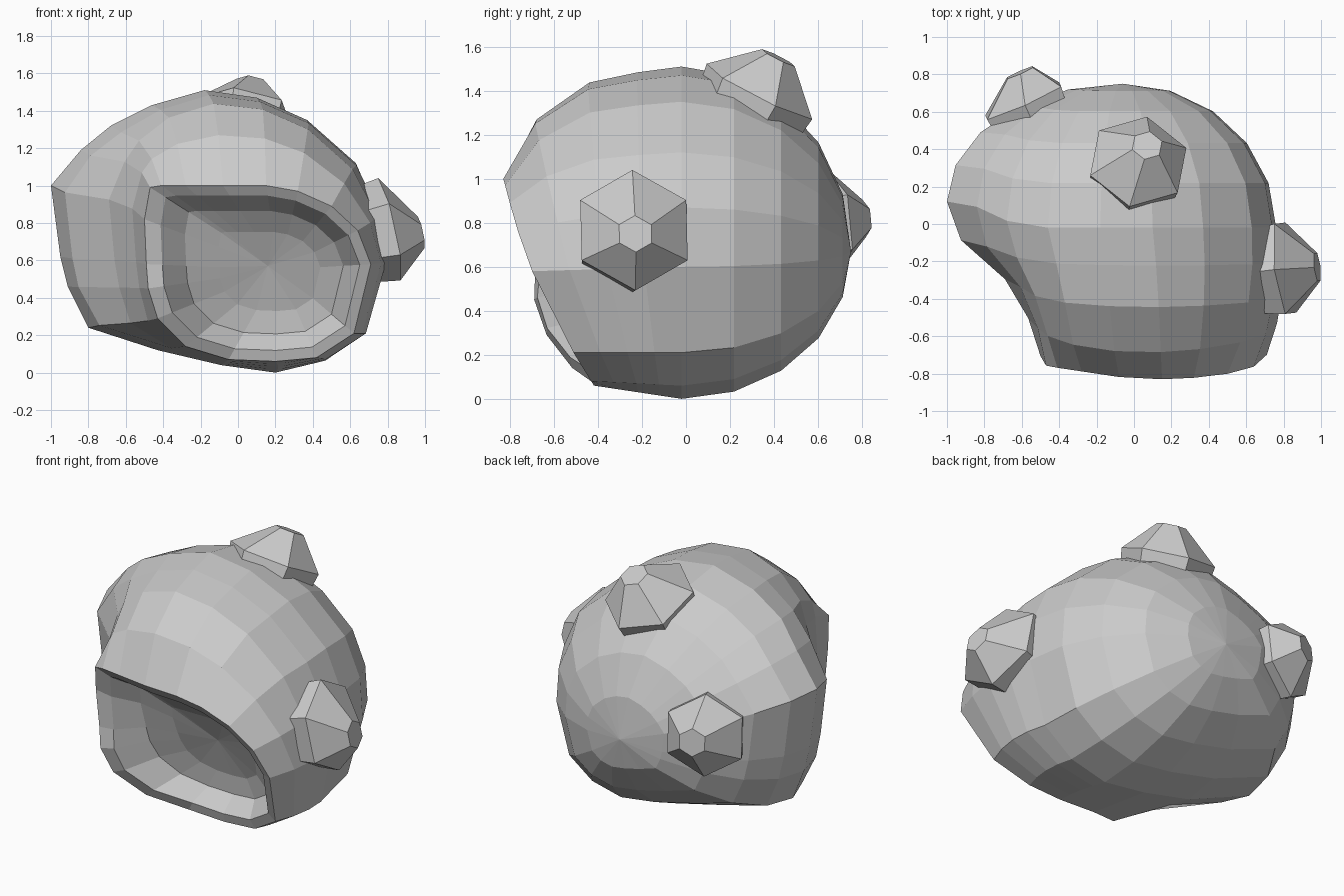
import bpy, bmesh, math
from mathutils import Vector

if "Cube" in bpy.data.objects:
    bpy.data.objects.remove(bpy.data.objects["Cube"])


def finish(name, rings, start=None, end=None):
    """Loft equal-sized vertex rings into one flat-shaded object."""
    bm = bmesh.new()
    loops = [[bm.verts.new(p) for p in r] for r in rings]
    n = len(loops[0])
    for a, b in zip(loops, loops[1:]):
        for i in range(n):
            j = (i + 1) % n
            bm.faces.new((a[i], a[j], b[j], b[i]))
    for loop, tip in ((loops[0], start), (loops[-1], end)):
        if tip is None:
            bm.faces.new(loop)
        else:
            v = bm.verts.new(tip)
            for i in range(n):
                bm.faces.new((loop[i], loop[(i + 1) % n], v))
    bmesh.ops.recalc_face_normals(bm, faces=bm.faces)
    me = bpy.data.meshes.new(name)
    bm.to_mesh(me)
    bm.free()
    ob = bpy.data.objects.new(name, me)
    bpy.context.collection.objects.link(ob)
    return ob


# Widest section of the shell (x, z), seen from the front
section = [(.76, .6), (.74, .87), (.63, 1.12), (.37, 1.35), (.1, 1.47), (-.18, 1.51),
           (-.46, 1.43), (-.68, 1.32), (-.84, 1.19), (-1, 1), (-.95, .62), (-.91, .46),
           (-.8, .24), (-.43, .12), (-.09, .04), (.2, 0), (.45, .06), (.65, .21)]
# Lip of the mouth (x, z), same point count
lip = [(.71, .58), (.64, .76), (.5, .89), (.32, .97), (.15, 1.0), (-.08, 1.0),
       (-.28, 1.0), (-.41, 1.0), (-.47, .99), (-.5, .82), (-.49, .58), (-.48, .45),
       (-.43, .29), (-.28, .14), (-.05, .07), (.2, .06), (.42, .08), (.62, .21)]
# The left pillar of the mouth stands further forward than the plain lip slope
pillar = {10: -.06, 11: -.12, 12: -.14, 13: -.09}


def slope_y(z):
    return -.38 - .45 * z - .06 * math.sin(math.pi * z)


def left(x):
    return max(0, min(1, (-x - .6) / .3))


widest = [Vector((x, -.02 + .14 * left(x), z)) for x, z in section]
rim = [Vector((x, slope_y(z) + .15 * max(0, -x) + pillar.get(i, 0), z))
       for i, (x, z) in enumerate(lip)]
pole = Vector((-.06, .75, .67))
rings = []
# Rounded back
for deg in (72, 54, 36, 18):
    s, c = math.sin(math.radians(deg)), math.cos(math.radians(deg))
    rings.append([Vector((pole.x + (p.x - pole.x) * c, p.y + (pole.y - p.y) * s,
                          pole.z + (p.z - pole.z) * c)) for p in widest])
rings.append(widest)
# Body bulging forward to the lip: step, rise, push forward, shift of the left side
for t, rise, push, shift in ((.25, .1, 0, -.05), (.5, .18, -.02, .06), (.75, .14, -.06, .06)):
    ring = []
    for a, b in zip(widest, rim):
        top = max(0, (a.z - .8) / .7) * min(1, max(.3, (a.x + 1.1) / .7))
        side = .3 * t * (1 - t) * max(0, a.x) + shift * left(a.x)
        ring.append(a.lerp(b, t) + Vector((side, push * top, rise * top)))
    rings.append(ring)
rings.append(rim)
# Lip thickness and shallow hollow mouth, its floor parallel to the lip slope
mouth = Vector((.22, 0, .55))
for scale, depth, follow in ((.88, .02, 1), (.7, .17, .25), (.45, .23, 0)):
    ring = []
    for p in rim:
        x = mouth.x + (p.x - mouth.x) * scale
        z = mouth.z + (p.z - mouth.z) * scale
        y = slope_y(z) + follow * (p.y - slope_y(p.z)) + depth
        ring.append(Vector((x, y, z)))
    rings.append(ring)
finish("shell", rings, pole, Vector((.16, -.43, .57)))


# Blunt six-sided spikes
def spike(name, base, normal, up, tip, radius):
    base, tip = Vector(base), Vector(tip)
    n = Vector(normal).normalized()
    side = Vector(up).cross(n).normalized()
    v = n.cross(side)

    def ring(c, r):
        return [c + r * (math.cos(i * math.pi / 3) * v + math.sin(i * math.pi / 3) * side)
                for i in range(6)]
    finish(name, [ring(base - n * .1, radius * .93), ring(base + n * .03, radius),
                  ring(tip, .085)])


spike("top_spike", (.02, .32, 1.37), (.1, .45, .89), (.2, 1, 0), (.07, .42, 1.55), .275)
spike("right_spike", (.78, -.24, .76), (1, .12, .22), (0, 0, 1), (.98, -.23, .75), .28)
spike("back_spike", (-.58, .63, .8), (-.4, .9, .1), (0, 0, 1), (-.61, .81, .82), .25)
